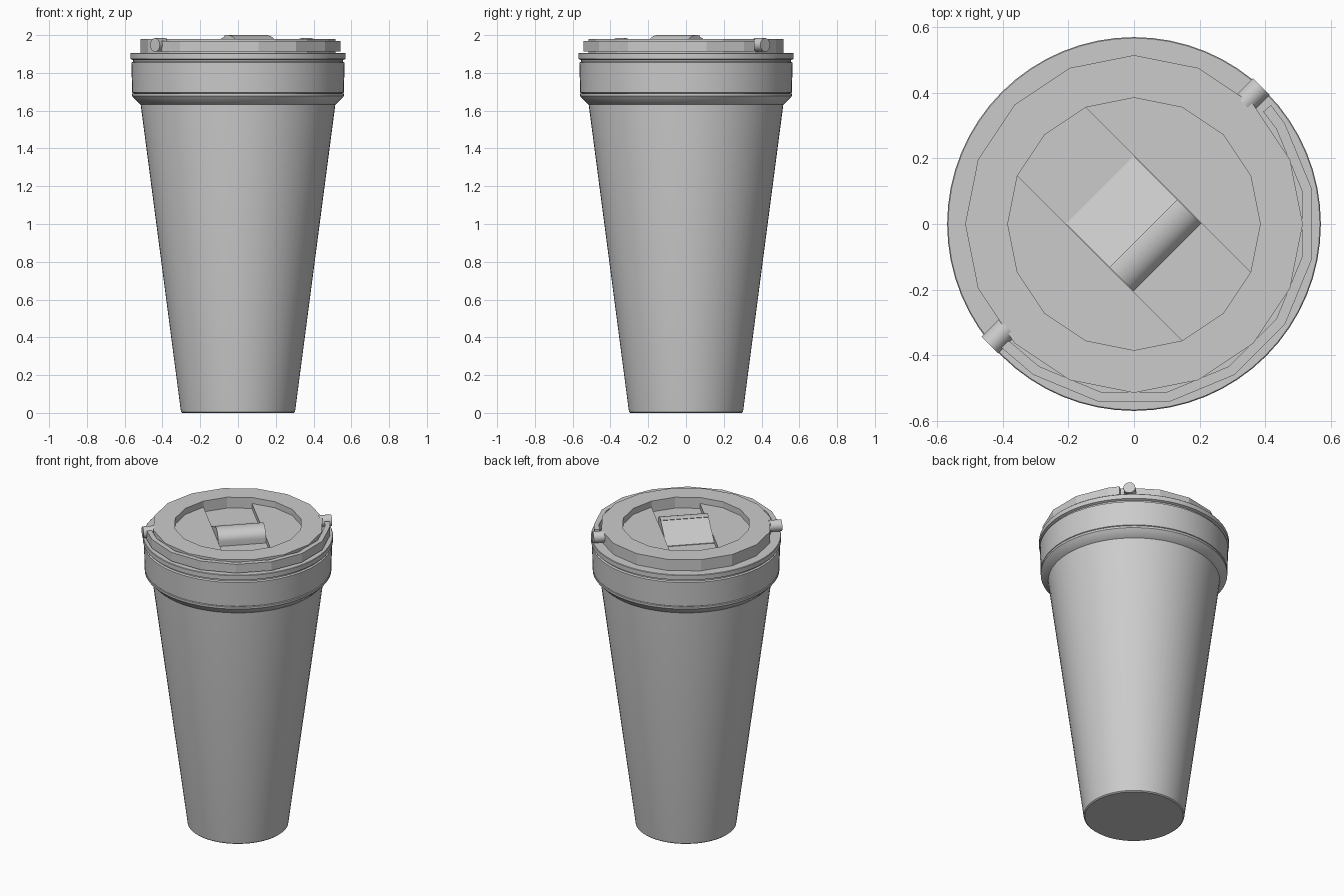
import bpy, bmesh, math
from mathutils import Matrix, Vector

if "Cube" in bpy.data.objects:
    bpy.data.objects.remove(bpy.data.objects["Cube"])


def polar(r, deg, z):
    a = math.radians(deg)
    return (r * math.cos(a), r * math.sin(a), z)


def finish(name, bm, smooth=None):
    bmesh.ops.recalc_face_normals(bm, faces=bm.faces)
    me = bpy.data.meshes.new(name)
    bm.to_mesh(me)
    bm.free()
    ob = bpy.data.objects.new(name, me)
    bpy.context.collection.objects.link(ob)
    if smooth:
        bpy.ops.object.select_all(action='DESELECT')
        ob.select_set(True)
        bpy.context.view_layer.objects.active = ob
        bpy.ops.object.shade_smooth_by_angle(angle=math.radians(smooth))
    return ob


def ring(bm, r, z, n):
    return [bm.verts.new(polar(r, 360 * i / n, z)) for i in range(n)]


def bridge(bm, a, b, closed=True):
    n = len(a)
    for i in range(n if closed else n - 1):
        j = (i + 1) % n
        bm.faces.new((a[i], a[j], b[j], b[i]))


def turned(name, profile, n=64):
    bm = bmesh.new()
    rings = [ring(bm, r, z, n) for r, z in profile]
    for a, b in zip(rings, rings[1:]):
        bridge(bm, a, b)
    bm.faces.new(rings[0])
    bm.faces.new(rings[-1])
    return finish(name, bm, 30)


# Tapered cup and the stepped collar that closes it
turned("cup", [(0.295, 0), (0.302, 0.006), (0.515, 1.63), (0.515, 1.66)])
turned("collar", [(0.51, 1.63), (0.517, 1.632), (0.55, 1.665), (0.56, 1.677),
                  (0.56, 1.69), (0.553, 1.692), (0.56, 1.696), (0.565, 1.855),
                  (0.555, 1.86), (0.555, 1.868), (0.57, 1.874), (0.57, 1.903),
                  (0.567, 1.906)])

# Sixteen-sided lid with a round recess and a sunken slot across it
TOP, FLOOR, SLOT = 1.98, 1.94, 1.908
bm = bmesh.new()
base, rim = ring(bm, 0.515, 1.906, 16), ring(bm, 0.515, TOP, 16)
lip, floor = ring(bm, 0.385, TOP, 16), ring(bm, 0.385, FLOOR, 16)
bridge(bm, base, rim)
bridge(bm, rim, lip)
bridge(bm, lip, floor)
slot_ids = [5, 6, 7, 13, 14, 15]
slot_top = [floor[i] for i in slot_ids]
slot_low = [bm.verts.new(polar(0.385, 22.5 * i, SLOT)) for i in slot_ids]
bridge(bm, slot_top, slot_low)
bm.faces.new(slot_low)
bm.faces.new([floor[i] for i in range(7, 14)])
bm.faces.new([floor[i % 16] for i in range(15, 22)])
bm.faces.new(base)
finish("lid", bm)

# Sliding drink tab: ramp rising to a rounded front edge, turned 45 degrees
prof = [(-0.147, SLOT - 0.002), (-0.147, SLOT + 0.004), (0.045, 1.992)]
for i in range(9):
    a = math.radians(110 - 110 * i / 8)
    prof.append((0.067 + 0.077 * math.cos(a), 1.94 + 0.06 * math.sin(a)))
prof.append((0.144, SLOT - 0.002))
d = Vector((1, -1, 0)).normalized()
w = Vector((1, 1, 0)).normalized()
bm = bmesh.new()
sides = [[bm.verts.new(d * x + w * s + Vector((0, 0, z))) for x, z in prof]
         for s in (-0.146, 0.146)]
bridge(bm, *sides)
for s in sides:
    bm.faces.new(s)
finish("sliding_tab", bm, 30)

# Half-ring carry handle hugging the lid
bm = bmesh.new()
angles = [41] + [33.75 - 22.5 * i for i in range(8)] + [-137]
loops = [[bm.verts.new(polar(r, a, z)) for a in angles]
         for r, z in ((0.522, 1.912), (0.553, 1.912), (0.553, 1.97), (0.522, 1.97))]
for i in range(4):
    bridge(bm, loops[i], loops[(i + 1) % 4], closed=False)
for k in (0, -1):
    bm.faces.new([l[k] for l in loops])
finish("handle", bm)

# Pivot pins at both ends of the handle
for name, x, y in (("pivot_back", 0.362, 0.393), ("pivot_front", -0.413, -0.343)):
    bm = bmesh.new()
    m = (Matrix.Translation((x, y, 1.948)) @ Matrix.Rotation(math.radians(45), 4, 'Z')
         @ Matrix.Rotation(math.radians(90), 4, 'Y'))
    bmesh.ops.create_cone(bm, cap_ends=True, segments=20, radius1=0.036,
                          radius2=0.036, depth=0.075, matrix=m)
    finish(name, bm, 30)
